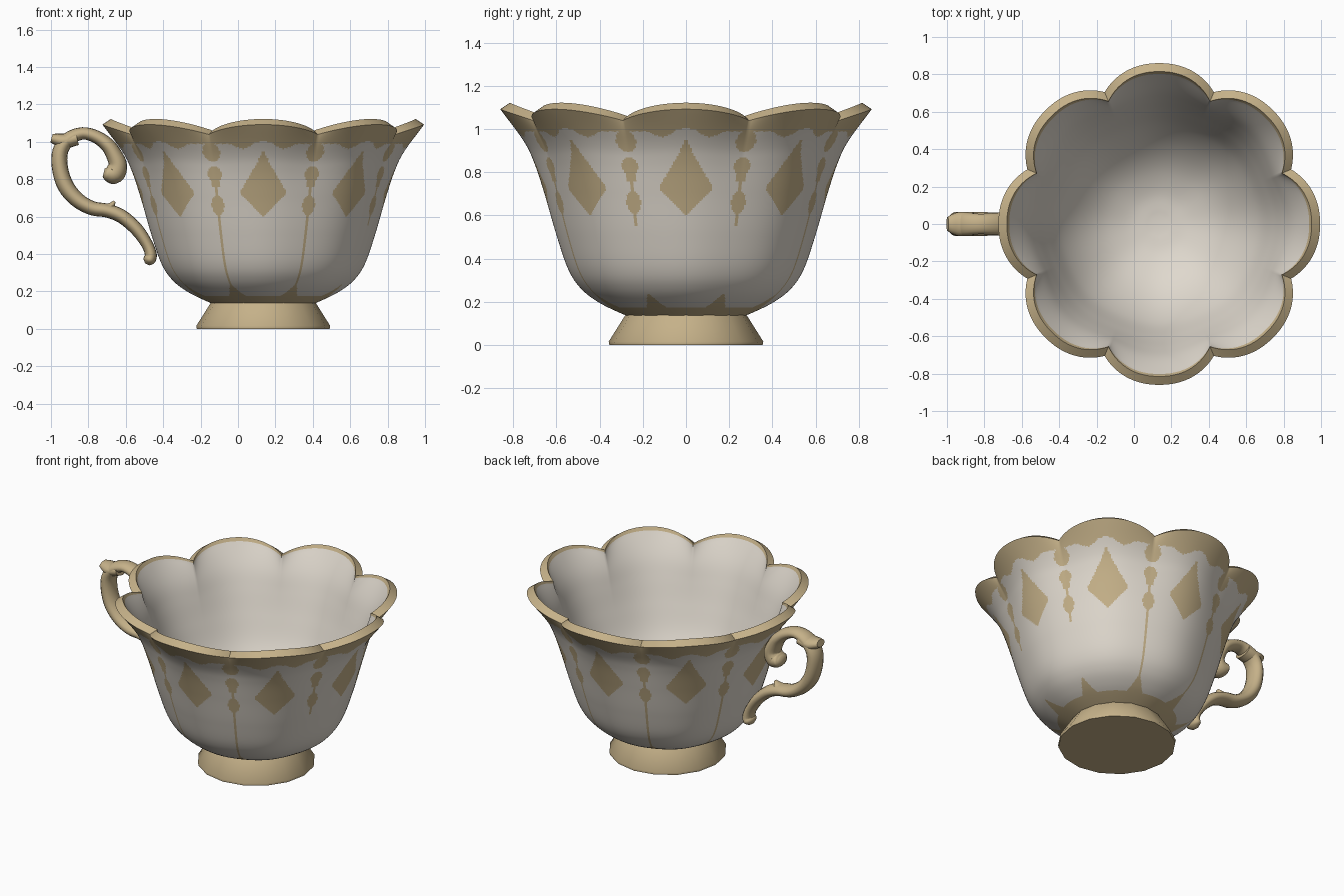
import bpy, bmesh, math
from mathutils import Vector

if "Cube" in bpy.data.objects:
    bpy.data.objects.remove(bpy.data.objects["Cube"])

CUP_X = 0.135          # cup axis; the handle reaches out to -x
LOBES, PER_LOBE = 8, 64
HALF = math.pi / LOBES


def material(name, color):
    m = bpy.data.materials.new(name)
    m.use_nodes = True
    m.diffuse_color = color
    m.node_tree.nodes["Principled BSDF"].inputs["Base Color"].default_value = color
    return m


CREAM = material("cream porcelain", (0.74, 0.69, 0.615, 1))
GOLD = material("pale gold", (0.56, 0.44, 0.25, 1))


def finish(bm, name, mats, angle):
    bmesh.ops.recalc_face_normals(bm, faces=bm.faces)
    mesh = bpy.data.meshes.new(name)
    bm.to_mesh(mesh)
    bm.free()
    for m in mats:
        mesh.materials.append(m)
    ob = bpy.data.objects.new(name, mesh)
    bpy.context.collection.objects.link(ob)
    bpy.ops.object.select_all(action="DESELECT")
    ob.select_set(True)
    bpy.context.view_layer.objects.active = ob
    bpy.ops.object.shade_smooth_by_angle(angle=math.radians(angle))


def bridge(bm, a, b):
    """Quads between two closed rings."""
    n = len(a)
    return [bm.faces.new((a[i], a[(i + 1) % n], b[(i + 1) % n], b[i])) for i in range(n)]


def smooth_path(pts, steps):
    """Catmull-Rom curve through the points."""
    p = [Vector(q) for q in pts]
    p = [2 * p[0] - p[1]] + p + [2 * p[-1] - p[-2]]
    out = []
    for a, b, c, d in zip(p, p[1:], p[2:], p[3:]):
        for k in range(steps):
            t = k / steps
            out.append(0.5 * (2 * b + (c - a) * t + (2 * a - 5 * b + 4 * c - d) * t * t
                              + (3 * b - a - 3 * c + d) * t ** 3))
    return out + [p[-2]]


def resample(points, count):
    """Even steps along a smooth curve through the points."""
    pts = smooth_path(points, 8)
    lens = [(b - a).length for a, b in zip(pts, pts[1:])]
    out = []
    for k in range(count + 1):
        d, i = sum(lens) * k / count, 0
        while i < len(lens) - 1 and d > lens[i]:
            d -= lens[i]
            i += 1
        out.append(pts[i].lerp(pts[i + 1], min(1, d / lens[i])))
    return out


def lobe_pos(angle):
    """0 on a petal's centre line, 1 in the notch between petals."""
    return abs((angle + HALF) % (2 * HALF) - HALF) / HALF


def cup_point(r, z, angle):
    """Round body that opens into petals with sharp notches at the rim."""
    u = lobe_pos(angle)
    s = max(0, (z - 0.14) / 0.96)
    sharp = min(1, s ** 4)
    dip = (1 - sharp) * (1 - math.cos(math.pi * u)) / 2 + sharp * u ** 2.4
    r *= 1 - (0.012 + 0.105 * s ** 5) * dip
    z -= 0.055 * s ** 5 * u ** 2
    return Vector((CUP_X + r * math.cos(angle), r * math.sin(angle), z))


def is_gold(p):
    """Painted ornament on the outer wall."""
    x, y, z = p.x - CUP_X, p.y, p.z
    angle = math.atan2(y, x)
    u, r = lobe_pos(angle), math.hypot(x, y)
    c, d = u * HALF * r, (1 - u) * HALF * r
    # rim band with a scalloped lower edge and a scroll in each notch
    if z > 1.005 - 0.035 * math.exp(-((u - 0.36) / 0.18) ** 2) - 0.02 * u:
        return True
    if math.hypot(d, z - 0.945) < 0.05:
        return True
    # large diamond on each petal
    if 0.73 < z < 0.965 and c < 0.128 * ((0.965 - z) / 0.235) ** 1.2:
        return True
    if 0.595 < z <= 0.73 and c < 0.128 * (z - 0.595) / 0.135:
        return True
    # heart and bead between the petals
    if math.hypot(d, z - 0.828) < 0.04 or (0.76 < z < 0.828 and d < 0.022):
        return True
    if (d / 0.038) ** 1.5 + (abs(z - 0.66) / 0.062) ** 1.5 < 1:
        return True
    # thin stems, cut short on the side away from the handle, and the base band
    low = 0.55 if x > abs(y) else 0.15
    if low < z < 0.78 and d < 0.008:
        return True
    return z < 0.173 + 0.07 * max(0, 1 - 2.6 * (1 - u)) ** 1.5


# Cup wall: outer skin, gold lip, rounded inner bowl with a thin gold edge
outer = resample([(0.26, 0.135), (0.285, 0.14), (0.40, 0.195), (0.485, 0.26),
                  (0.545, 0.35), (0.60, 0.51), (0.655, 0.70), (0.705, 0.85),
                  (0.755, 0.95), (0.86, 1.092)], 140)
inner = resample([(0.815, 1.122), (0.72, 0.97), (0.665, 0.85), (0.605, 0.70),
                  (0.53, 0.53), (0.43, 0.39), (0.31, 0.285), (0.17, 0.22),
                  (0.04, 0.20)], 52)
bm = bmesh.new()
n = LOBES * PER_LOBE
rings = [[bm.verts.new(cup_point(p.x, p.y, 2 * math.pi * i / n)) for i in range(n)]
         for p in outer + inner]
lip = len(outer) - 1
for k, (a, b) in enumerate(zip(rings, rings[1:])):
    for f in bridge(bm, a, b):
        if k < lip:
            f.material_index = int(is_gold(f.calc_center_median()))
        else:
            f.material_index = int(k <= lip + 1)
bm.faces.new(rings[-1])
finish(bm, "cup_bowl", [CREAM, GOLD], 60)

# Flared foot
bm = bmesh.new()
foot = []
for r, z in [(0.355, 0), (0.358, 0.016), (0.28, 0.14), (0.2, 0.15)]:
    foot.append([bm.verts.new((CUP_X + r * math.cos(i * math.pi / 8),
                               r * math.sin(i * math.pi / 8), z)) for i in range(16)])
for a, b in zip(foot, foot[1:]):
    bridge(bm, a, b)
bm.faces.new(foot[0])
bm.faces.new(foot[-1])
finish(bm, "foot", [GOLD], 45)


def sweep(name, pts, sides=16):
    """Oval tube through (x, z, radius) points in the y = 0 plane."""
    path = smooth_path(pts, 4)
    bm = bmesh.new()
    loops = []
    for i, q in enumerate(path):
        t = path[min(i + 1, len(path) - 1)] - path[max(i - 1, 0)]
        side = Vector((-t.y, t.x)).normalized()
        wide = min(1.65 * q.z, 0.064)
        ring = []
        for k in range(sides):
            a = 2 * math.pi * k / sides
            h = q.z * math.cos(a)
            ring.append(bm.verts.new((q.x + side.x * h, wide * math.sin(a), q.y + side.y * h)))
        loops.append(ring)
    for a, b in zip(loops, loops[1:]):
        bridge(bm, a, b)
    bm.faces.new(loops[0])
    bm.faces.new(loops[-1])
    finish(bm, name, [GOLD], 50)


# Scrolled handle with its two leaf spurs
sweep("handle", [(-0.718, 0.835, 0.022), (-0.695, 0.83, 0.045), (-0.66, 0.832, 0.056),
                 (-0.643, 0.875, 0.05), (-0.66, 0.925, 0.044), (-0.695, 0.98, 0.039),
                 (-0.755, 1.025, 0.035), (-0.83, 1.045, 0.033), (-0.905, 1.015, 0.038),
                 (-0.95, 0.95, 0.042), (-0.952, 0.86, 0.043), (-0.922, 0.765, 0.044),
                 (-0.86, 0.69, 0.041), (-0.78, 0.645, 0.038), (-0.70, 0.632, 0.037),
                 (-0.62, 0.60, 0.037), (-0.54, 0.53, 0.035), (-0.485, 0.45, 0.031),
                 (-0.466, 0.395, 0.032), (-0.476, 0.365, 0.032), (-0.485, 0.345, 0.014)])
sweep("handle_top_spur", [(-0.86, 1.02, 0.038), (-0.925, 1.005, 0.04),
                          (-0.97, 1.013, 0.032), (-0.997, 1.02, 0.023)])
sweep("handle_lower_spur", [(-0.71, 0.635, 0.035), (-0.68, 0.655, 0.022), (-0.66, 0.682, 0.006)])
